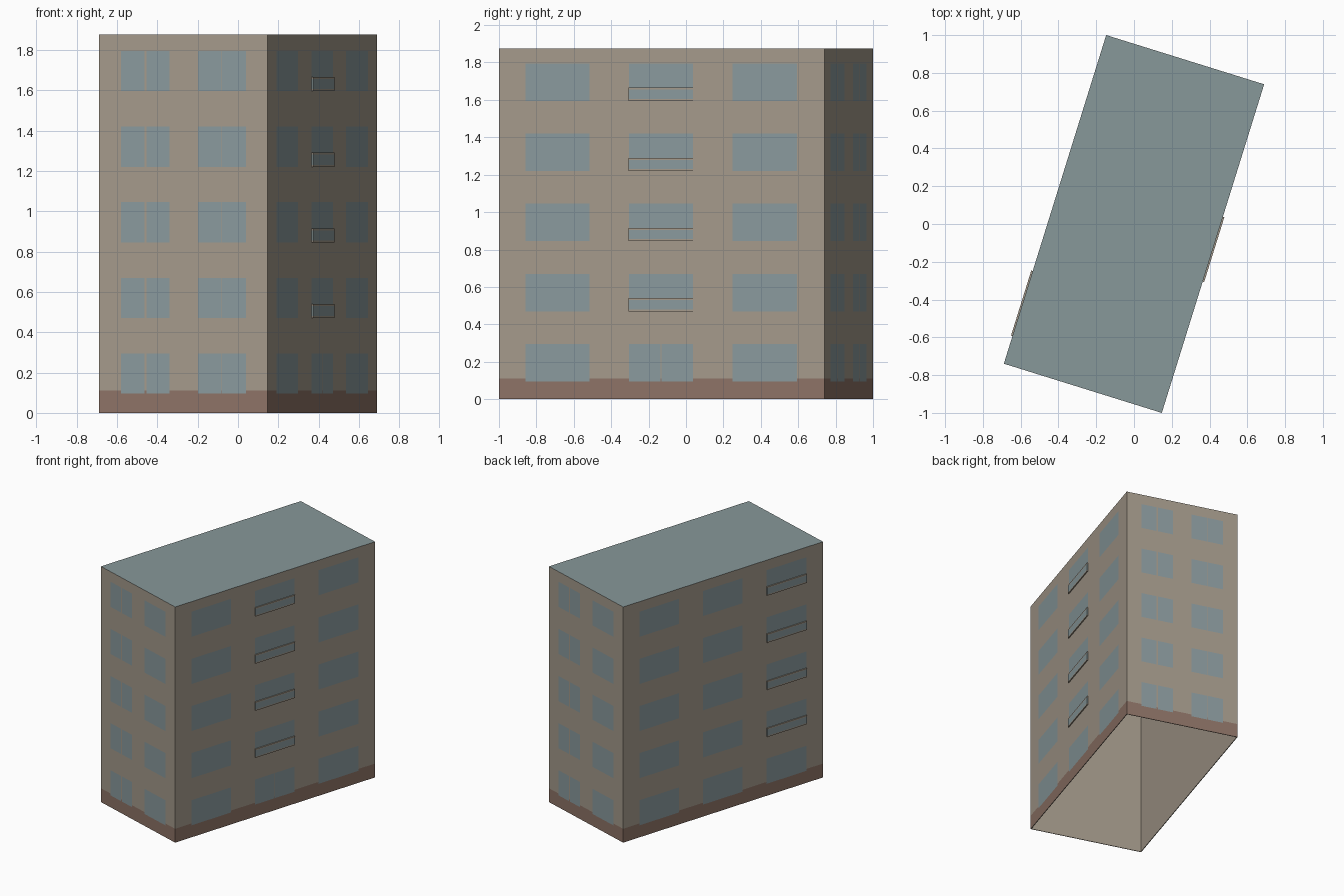
import bpy, bmesh, math
from mathutils import Matrix, Vector

if "Cube" in bpy.data.objects:
    bpy.data.objects.remove(bpy.data.objects["Cube"])

W, L, H = 0.876, 1.822, 1.875          # short side, long side, height
PLINTH, FLOORS, STOREY = 0.11, 5, 0.375
SILL, HEAD = 0.095, 0.295
TURN = Matrix.Rotation(math.radians(-17.3), 4, 'Z')


def material(name, rgb):
    m = bpy.data.materials.new(name)
    m.use_nodes = True
    m.diffuse_color = (*rgb, 1)
    m.node_tree.nodes["Principled BSDF"].inputs["Base Color"].default_value = (*rgb, 1)
    return m


plaster = material("beige plaster", (0.371, 0.319, 0.258))
brick = material("brown plinth", (0.266, 0.171, 0.133))
glass = material("blue grey glass", (0.254, 0.323, 0.337))
roofing = material("grey green roofing", (0.242, 0.314, 0.319))


def finish(name, bm, mats, matrix=Matrix()):
    mesh = bpy.data.meshes.new(name)
    bm.to_mesh(mesh)
    bm.free()
    for m in mats:
        mesh.materials.append(m)
    ob = bpy.data.objects.new(name, mesh)
    ob.matrix_world = TURN @ matrix
    bpy.context.collection.objects.link(ob)
    return ob


def facade_matrix(corner, angle):
    # Local x runs along the wall, local -y points outwards
    return Matrix.Translation(Vector((*corner, 0))) @ Matrix.Rotation(math.radians(angle), 4, 'Z')


def facade(name, length, panes, matrix):
    # Flat wall cut along every pane edge, coloured by cell position
    us = sorted({0, length, *(u for p in panes for u in p[:2])})
    zs = sorted({0, PLINTH, H, *(round(z, 4) for p in panes for z in p[2:])})
    bm = bmesh.new()
    grid = [[bm.verts.new((u, 0, z)) for z in zs] for u in us]
    for i in range(len(us) - 1):
        for j in range(len(zs) - 1):
            f = bm.faces.new((grid[i][j], grid[i + 1][j], grid[i + 1][j + 1], grid[i][j + 1]))
            c = f.calc_center_median()
            if any(a < c.x < b and lo < c.z < hi for a, b, lo, hi in panes):
                f.material_index = 2
            elif c.z < PLINTH:
                f.material_index = 1
    finish(name, bm, (plaster, brick, glass), matrix)


def split(u0, u1, lo, hi, gap):
    # Two panes with a narrow post between
    mid = (u0 + u1) / 2
    return [(u0, mid - gap / 2, lo, hi), (mid + gap / 2, u1, lo, hi)]


def plate(name, u0, u1, z0, z1, depth, mat, matrix):
    bm = bmesh.new()
    bmesh.ops.create_cube(bm, size=1, matrix=Matrix.Translation(
        ((u0 + u1) / 2, -depth / 2, (z0 + z1) / 2)) @ Matrix.Diagonal((u1 - u0, depth, z1 - z0, 1)))
    finish(name, bm, (mat,), matrix)


short_bays = [(0.115, 0.367, 0.01), (0.513, 0.762, 0.004)]
long_bays = [(0.149, 0.507), (0.728, 1.088), (1.308, 1.669)]

# Short walls with paired windows
for name, corner, angle in (("front_wall", (-W / 2, -L / 2), 0),
                            ("back_wall", (W / 2, L / 2), 180)):
    panes = []
    for k in range(FLOORS):
        for a, b, gap in short_bays:
            panes += split(a, b, SILL + k * STOREY, HEAD + k * STOREY, gap)
    facade(name, W, panes, facade_matrix(corner, angle))

# Long walls with wide windows and one column of shallow balconies
for name, corner, angle, balcony_bay in (("left_side", (W / 2, -L / 2), 90, 1),
                                         ("right_side", (-W / 2, L / 2), -90, 2)):
    matrix = facade_matrix(corner, angle)
    panes = []
    for k in range(FLOORS):
        lo, hi = SILL + k * STOREY, HEAD + k * STOREY
        for n, (a, b) in enumerate(long_bays):
            if k == 0 and n == balcony_bay:
                panes += split(a, b, lo, hi, 0.004)
                continue
            panes.append((a, b, lo, hi))
            if n == balcony_bay:
                tag = f"{name}_balcony_{k}"
                plate(tag + "_slab", a, b, lo, lo + 0.01, 0.008, plaster, matrix)
                plate(tag + "_panel", a, b, lo + 0.01, lo + 0.06, 0.008, glass, matrix)
                plate(tag + "_rail", a, b, lo + 0.06, lo + 0.07, 0.008, plaster, matrix)
    facade(name, L, panes, matrix)


def ring(bm, inset, z):
    x, y = W / 2 - inset, L / 2 - inset
    return [bm.verts.new(p) for p in ((-x, -y, z), (x, -y, z), (x, y, z), (-x, y, z))]


# Flat roof
bm = bmesh.new()
bm.faces.new(ring(bm, 0, H))
finish("roof", bm, (roofing,))

# Plain inner shell, open at the bottom
bm = bmesh.new()
rings = [ring(bm, 0, 0), ring(bm, 0.005, 0), ring(bm, 0.005, H - 0.005)]
for low, high in zip(rings, rings[1:]):
    for i in range(4):
        j = (i + 1) % 4
        bm.faces.new((low[j], low[i], high[i], high[j]))
bm.faces.new(rings[-1][::-1])
finish("inner_shell", bm, (plaster,))
